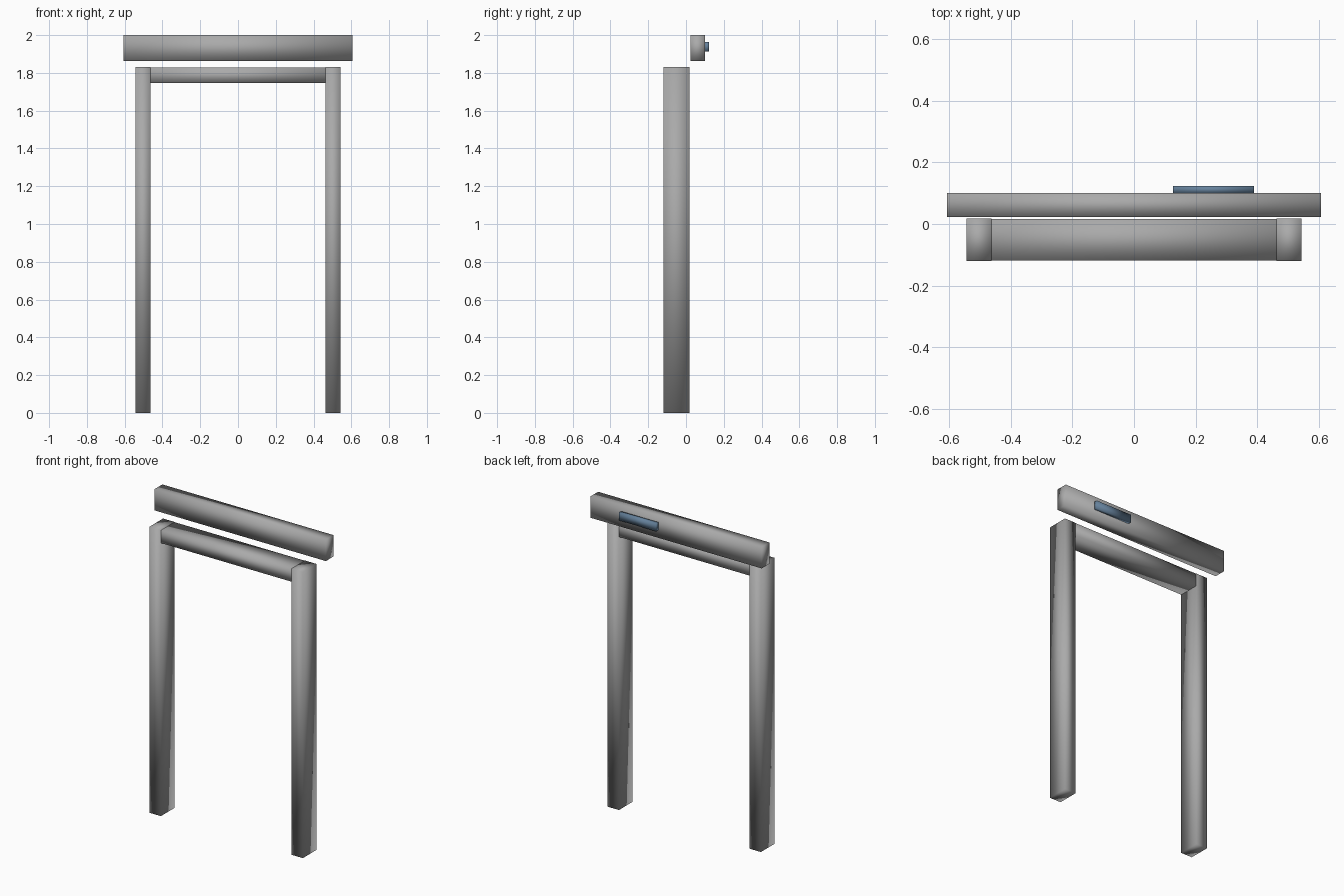
import bpy
import bmesh
from mathutils import Vector

if "Cube" in bpy.data.objects:
    bpy.data.objects.remove(bpy.data.objects["Cube"], do_unlink=True)


def make_material(name, color):
    mat = bpy.data.materials.new(name)
    mat.use_nodes = True
    mat.diffuse_color = color
    mat.node_tree.nodes["Principled BSDF"].inputs["Base Color"].default_value = color
    return mat


def make_beam(name, low, high, mat):
    """Softly shaded box between two opposite corners."""
    low, high = Vector(low), Vector(high)
    mesh = bpy.data.meshes.new(name)
    bm = bmesh.new()
    bmesh.ops.create_cube(bm, size=1)
    bmesh.ops.scale(bm, vec=high - low, verts=bm.verts)
    for face in bm.faces:
        face.smooth = True
    bm.to_mesh(mesh)
    bm.free()
    mesh.materials.append(mat)
    obj = bpy.data.objects.new(name, mesh)
    obj.location = (low + high) / 2
    bpy.context.collection.objects.link(obj)
    return obj


grey = make_material("frame grey", (0.4, 0.4, 0.4, 1))
blue = make_material("panel blue", (0.13, 0.22, 0.33, 1))

FRONT, BACK = -0.12, 0.018
OUTER, INNER = 0.543, 0.462
TOP = 1.83
GAP = 0.001  # keeps the lintel just inside the post faces

# Side posts
make_beam("left_post", (INNER, FRONT, 0), (OUTER, BACK, TOP), grey)
make_beam("right_post", (-OUTER, FRONT, 0), (-INNER, BACK, TOP), grey)

# Lintel running through both posts
make_beam("lintel", (GAP - OUTER, FRONT + GAP, 1.747),
          (OUTER - GAP, BACK - GAP, TOP - GAP), grey)

# Header bar behind and above the frame, with a small panel on its back
make_beam("header_bar", (-0.606, 0.023, 1.863), (0.606, 0.1, 2), grey)
make_beam("header_panel", (0.126, 0.099, 1.913), (0.388, 0.123, 1.963), blue)
